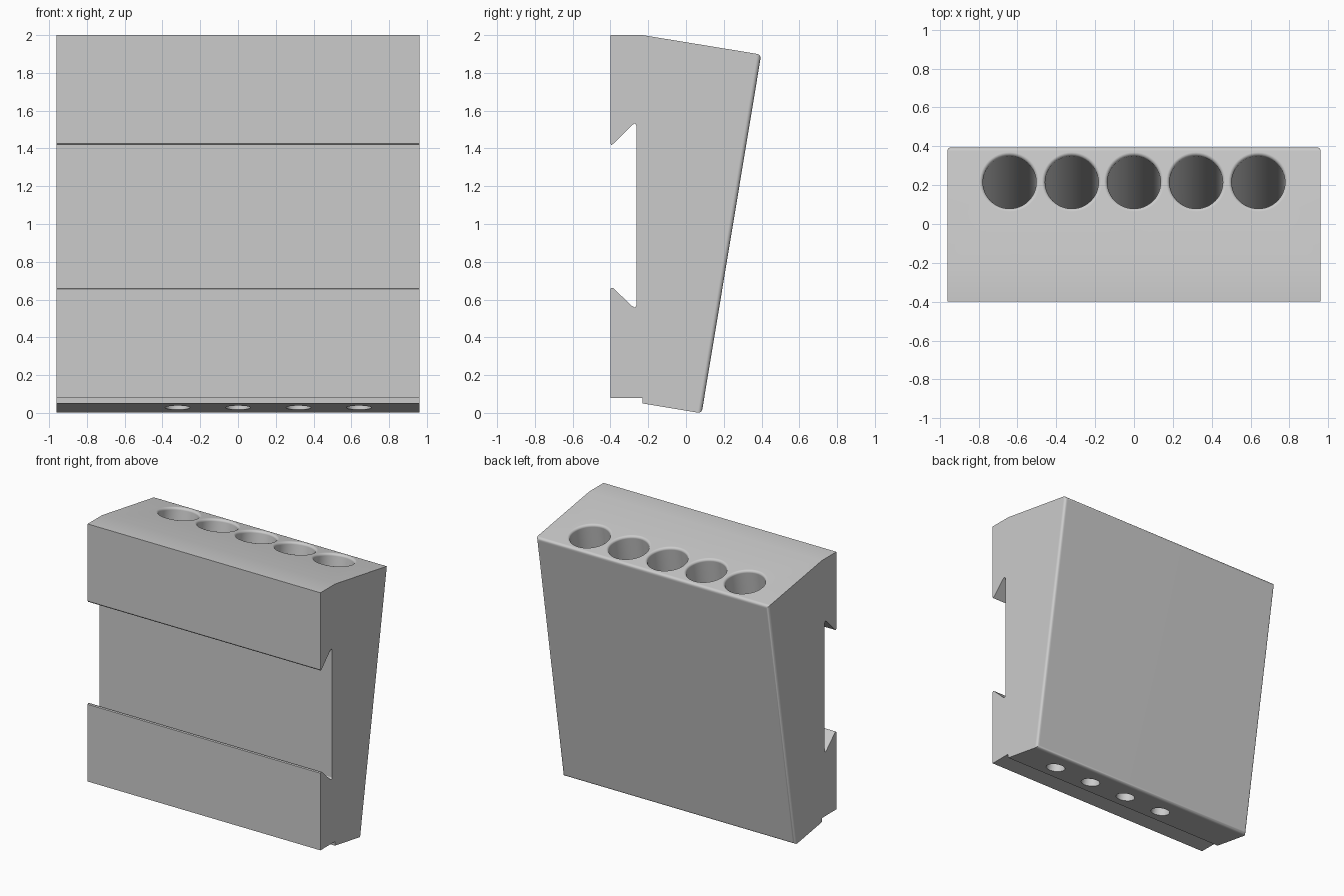
import bpy, bmesh, math
from mathutils import Matrix, Vector

cube = bpy.data.objects.get("Cube")
if cube:
    bpy.data.objects.remove(cube, do_unlink=True)

HALF_W = 0.96
SLOPE = 0.164          # lean of the back, also of the bores
TOP_BACK, LOW_BACK = (0.398, 1.897), (0.083, -0.002)

grey = bpy.data.materials.new("light grey plastic")
grey.use_nodes = True
colour = (0.6, 0.6, 0.6, 1)
grey.diffuse_color = colour
grey.node_tree.nodes["Principled BSDF"].inputs["Base Color"].default_value = colour


def add_object(name, bm):
    bmesh.ops.recalc_face_normals(bm, faces=bm.faces)
    mesh = bpy.data.meshes.new(name)
    bm.to_mesh(mesh)
    bm.free()
    mesh.materials.append(grey)
    obj = bpy.data.objects.new(name, mesh)
    bpy.context.collection.objects.link(obj)
    return obj


# Side profile (y, z): leaning back, stepped foot, dovetail slot in the front
profile = [
    (-0.4, 2), (-0.23, 2), TOP_BACK, LOW_BACK, (-0.23, 0.05), (-0.23, 0.08),
    (-0.4, 0.08), (-0.4, 0.655), (-0.395, 0.662), (-0.385, 0.66),
    (-0.285, 0.565), (-0.27, 0.557), (-0.262, 0.57),
    (-0.262, 1.52), (-0.27, 1.533), (-0.285, 1.525),
    (-0.385, 1.425), (-0.395, 1.418), (-0.4, 1.425),
]
bm = bmesh.new()
face = bm.faces.new([bm.verts.new((-HALF_W, y, z)) for y, z in profile])
extruded = bmesh.ops.extrude_face_region(bm, geom=[face])["geom"]
bmesh.ops.translate(bm, vec=(2 * HALF_W, 0, 0),
                    verts=[v for v in extruded if isinstance(v, bmesh.types.BMVert)])
bmesh.ops.recalc_face_normals(bm, faces=bm.faces)


def on_back(v):
    return any((v.co.yz - Vector(p)).length < 0.001 for p in (TOP_BACK, LOW_BACK))


# Round the rim of the back face and the upright edges of the slot floor
back_edges = [e for e in bm.edges if all(on_back(v) for v in e.verts)]
bmesh.ops.bevel(bm, geom=back_edges, offset=0.022, segments=4, profile=0.5, affect='EDGES')
floor_edges = [e for e in bm.edges if e.calc_length() > 0.9
               and all(abs(v.co.y + 0.262) < 0.001 for v in e.verts)
               and abs(e.verts[0].co.x - e.verts[1].co.x) < 0.001]
bmesh.ops.bevel(bm, geom=floor_edges, offset=0.008, segments=2, profile=0.5, affect='EDGES')
holder = add_object("holder_body", bm)


# Bore cutter: flared mouth, wide bore, optional narrow drain
def bore(bm, x, drain):
    r, flare, depth = 0.137, 0.018, 1.75
    pts = [(0, 0.1), (r + flare, 0.1)]
    for i in range(5):
        a = math.pi / 2 * (1 - i / 4)
        pts.append((r + flare - flare * math.cos(a), -flare + flare * math.sin(a)))
    pts.append((r, -depth))
    if drain:
        pts += [(0.066, -depth), (0.066, -2.1), (0, -2.1)]
    else:
        pts.append((0, -depth))
    verts = [bm.verts.new((p, 0, z)) for p, z in pts]
    edges = [bm.edges.new(pair) for pair in zip(verts, verts[1:])]
    before = set(bm.verts) - set(verts)
    bmesh.ops.spin(bm, geom=verts + edges, cent=(0, 0, 0), axis=(0, 0, 1),
                   angle=2 * math.pi, steps=48, use_merge=True)
    new = [v for v in bm.verts if v not in before]
    bmesh.ops.remove_doubles(bm, verts=new, dist=0.0001)
    new = [v for v in bm.verts if v not in before]
    y = 0.217
    place = Matrix.Translation((x, y, 2 - (y + 0.23) * SLOPE))
    bmesh.ops.transform(bm, verts=new,
                        matrix=place @ Matrix.Rotation(-math.atan(SLOPE), 4, 'X'))


bm = bmesh.new()
for i in range(-2, 3):
    bore(bm, i * 0.32, drain=i > -2)
cutter = add_object("bore_cutter", bm)
cutter.hide_render = True

# Cut the bores, then bake and drop the cutter
bpy.ops.object.select_all(action='DESELECT')
bpy.context.view_layer.objects.active = holder
holder.select_set(True)
cut = holder.modifiers.new("bores", 'BOOLEAN')
cut.object = cutter
cut.solver = 'EXACT'
bpy.ops.object.modifier_apply(modifier=cut.name)
bpy.data.objects.remove(cutter, do_unlink=True)

# Smooth rounded edges and bores while keeping the flats flat
bpy.ops.object.shade_smooth_by_angle(angle=math.radians(30))
weighted = holder.modifiers.new("flat_faces", 'WEIGHTED_NORMAL')
weighted.keep_sharp = True
